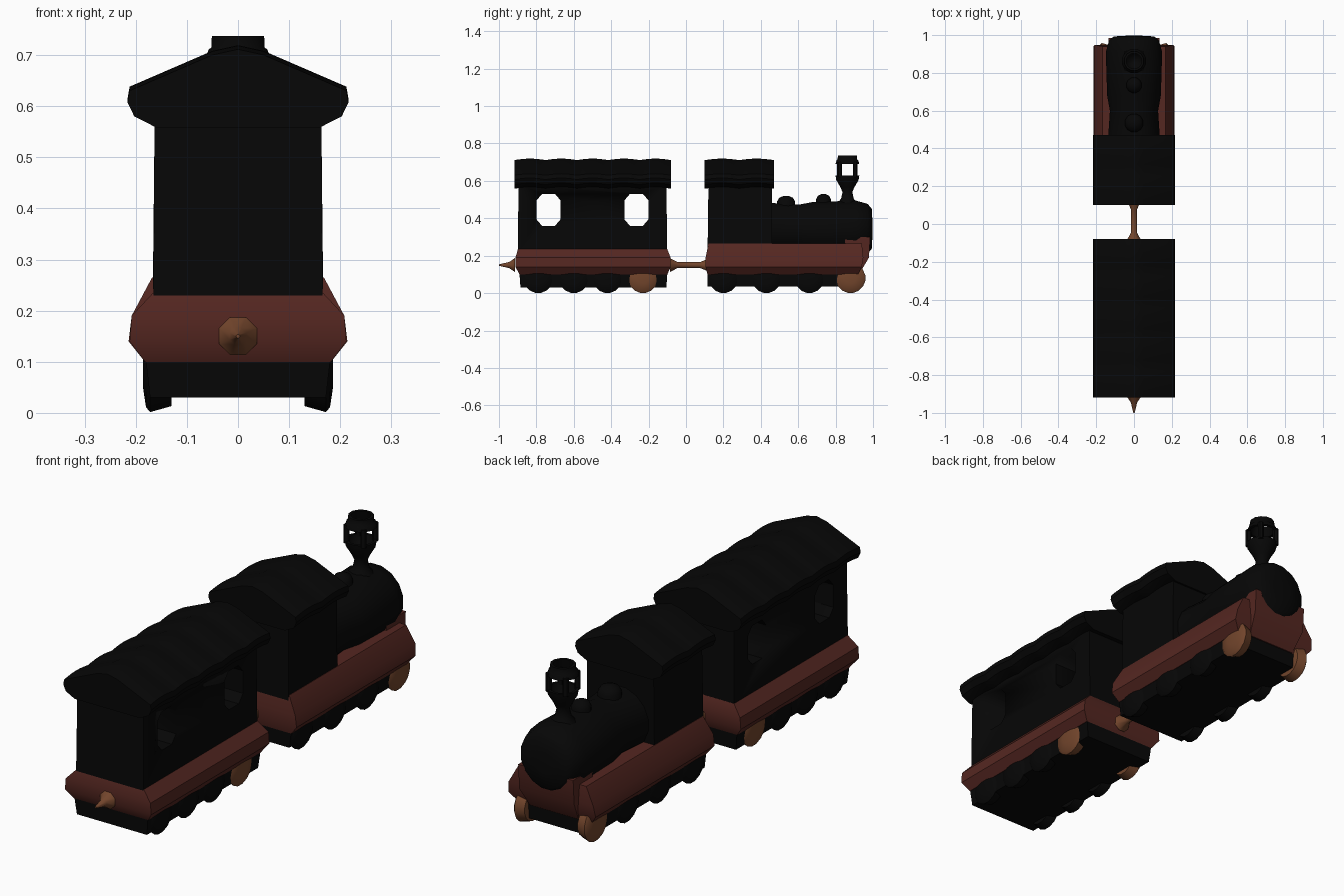
import bpy, bmesh, math
from mathutils import Vector

if "Cube" in bpy.data.objects:
    bpy.data.objects.remove(bpy.data.objects["Cube"])


def material(name, color):
    m = bpy.data.materials.new(name)
    m.diffuse_color = (*color, 1)
    m.use_nodes = True
    m.node_tree.nodes["Principled BSDF"].inputs["Base Color"].default_value = m.diffuse_color
    return m


BLACK = material("soot_black", (0.002, 0.002, 0.002))
RED = material("dark_red", (0.09, 0.02, 0.015))
COPPER = material("copper", (0.17, 0.06, 0.025))


def loft(name, rings, mat, angle=35, caps=True):
    """Skin a list of equally long point loops."""
    bm = bmesh.new()
    loops = [[bm.verts.new(p) for p in r] for r in rings]
    n = len(loops[0])
    for a, b in zip(loops, loops[1:]):
        for i in range(n):
            j = (i + 1) % n
            bm.faces.new((a[i], a[j], b[j], b[i]))
    if caps:
        bm.faces.new(loops[0][::-1])
        bm.faces.new(loops[-1])
    bmesh.ops.recalc_face_normals(bm, faces=bm.faces)
    me = bpy.data.meshes.new(name)
    bm.to_mesh(me)
    bm.free()
    ob = bpy.data.objects.new(name, me)
    bpy.context.collection.objects.link(ob)
    me.materials.append(mat)
    me.set_sharp_from_angle(angle=math.radians(angle))
    for f in me.polygons:
        f.use_smooth = True
    return ob


def block(name, levels, mat, angle=35):
    """Stack of rectangles: (z, half width, y start, y end)."""
    return loft(name, [[(-w, a, z), (w, a, z), (w, b, z), (-w, b, z)]
                       for z, w, a, b in levels], mat, angle)


def lathe(name, profile, origin, axis, mat, sides=12, angle=50, caps=True):
    """Turn (distance along axis, radius) pairs around an axis."""
    q = Vector((0, 0, 1)).rotation_difference(Vector(axis))
    o = Vector(origin)
    turns = [2 * math.pi * (i + 0.5) / sides for i in range(sides)]
    return loft(name, [[o + q @ Vector((r * math.cos(t), r * math.sin(t), d)) for t in turns]
                       for d, r in profile], mat, angle, caps)


def roof(name, y0, y1, tiles):
    """Gabled roof with rounded eaves and gently rippled tile rows."""
    half = [(0.16, 0.563), (0.203, 0.585), (0.216, 0.612), (0.212, 0.635), (0.05, 0.705)]
    section = half + [(0, 0.716)] + [(-x, z) for x, z in reversed(half)]
    rings, steps = [], tiles * 6
    for i in range(steps + 1):
        dz = 0.008 * (abs(math.sin(math.pi * tiles * i / steps)) - 0.6)
        rings.append([(x, y0 + (y1 - y0) * i / steps, z + dz) for x, z in section])
    return loft(name, rings, BLACK, 30)


def wheels(prefix, ys):
    for i, y in enumerate(ys):
        for side, s in (("left", -1), ("right", 1)):
            lathe(f"{prefix}_wheel_{side}_{i + 1}",
                  [(0, 0.068), (0.042, 0.08), (0.05, 0.07), (0.056, 0.03)],
                  (s * 0.13, y, 0.08), (s, 0, 0), COPPER if i == 3 else BLACK, 16)


def chassis(prefix, lower, upper):
    """Dark underframe below, flared red running boards above."""
    block(prefix + "_underframe", lower, BLACK)
    block(prefix + "_running_boards", upper, RED)


# Carriage
chassis("carriage", [(0.03, 0.172, -0.885, -0.105), (0.10, 0.18, -0.89, -0.10)],
        [(0.10, 0.182, -0.89, -0.10), (0.14, 0.212, -0.912, -0.082),
         (0.19, 0.208, -0.912, -0.082), (0.235, 0.166, -0.898, -0.10)])
body = block("carriage_body", [(0.20, 0.166, -0.90, -0.10), (0.58, 0.163, -0.895, -0.105)], BLACK)
roof("carriage_roof", -0.918, -0.08, 5)
wheels("carriage", (-0.79, -0.60, -0.42, -0.23))

# Octagonal windows cut straight through the carriage
for i, y in enumerate((-0.735, -0.265)):
    outline = [(0.065, 0.05), (0.035, 0.085), (-0.035, 0.085), (-0.065, 0.05),
               (-0.065, -0.05), (-0.035, -0.085), (0.035, -0.085), (0.065, -0.05)]
    cutter = loft(f"window_cutter_{i + 1}",
                  [[(x, y + dy, 0.445 + dz) for dy, dz in outline] for x in (-0.3, 0.3)], RED)
    cutter.hide_render = True
    cutter.hide_set(True)
    mod = body.modifiers.new("window", "BOOLEAN")
    mod.object = cutter
    mod.operation = "DIFFERENCE"
    mod.solver = "EXACT"

# Couplings
lathe("rear_hook", [(0, 0.04), (0.03, 0.018), (0.085, 0.004)], (0, -0.915, 0.15),
      (0, -1, 0), COPPER, 8)
lathe("coupling_rod", [(0, 0.04), (0.04, 0.017), (0.16, 0.017), (0.20, 0.035)],
      (0, -0.085, 0.15), (0, 1, 0), COPPER, 8)

# Locomotive frame with flared running boards and a buffer beam under the smokebox
chassis("engine", [(0.035, 0.172, 0.115, 0.915), (0.10, 0.18, 0.115, 0.92)],
        [(0.10, 0.182, 0.115, 0.92), (0.14, 0.214, 0.105, 0.94),
         (0.19, 0.208, 0.105, 0.948), (0.265, 0.168, 0.12, 0.94)])
block("buffer_beam", [(0.10, 0.12, 0.85, 0.925), (0.19, 0.135, 0.85, 0.978),
                      (0.30, 0.135, 0.85, 0.985)], RED)
wheels("engine", (0.20, 0.43, 0.66, 0.88))

# Cab
block("cab", [(0.20, 0.167, 0.115, 0.46), (0.58, 0.163, 0.12, 0.46)], BLACK)
roof("cab_roof", 0.10, 0.47, 2)

# Boiler with domes
lathe("boiler", [(0, 0.14), (0.15, 0.13), (0.23, 0.145), (0.46, 0.152), (0.52, 0.135),
                 (0.543, 0.11), (0.547, 0.04)],
      (0, 0.45, 0.345), (0, 1, 0), BLACK, 16, 40)
for i, (y, r, top) in enumerate(((0.535, 0.05, 0.52), (0.735, 0.042, 0.53))):
    lathe(f"boiler_dome_{i + 1}",
          [(0, r), (top - 0.48, r), (top - 0.46, r * 0.75), (top - 0.45, r * 0.25)],
          (0, y, 0.45), (0, 0, 1), BLACK, 12, 60)

# Chimney: flared funnel carrying an open cage and a rim
base = (0, 0.863, 0)
lathe("chimney_funnel", [(0.47, 0.065), (0.505, 0.035), (0.54, 0.027), (0.565, 0.038),
                         (0.605, 0.062), (0.63, 0.066), (0.63, 0.054), (0.60, 0.046),
                         (0.57, 0.015)], base, (0, 0, 1), BLACK, 12)
rim = [(0.69, 0.066), (0.71, 0.06), (0.715, 0.054), (0.737, 0.053),
       (0.737, 0.041), (0.69, 0.052), (0.69, 0.066)]
lathe("chimney_rim", rim, base, (0, 0, 1), BLACK, 12, caps=False)
for i in range(4):
    t = math.pi * (i + 0.5) / 2
    lathe(f"chimney_post_{i + 1}", [(0, 0.013), (0.08, 0.013)],
          (0.059 * math.cos(t), 0.863 + 0.059 * math.sin(t), 0.62), (0, 0, 1), BLACK, 6)
